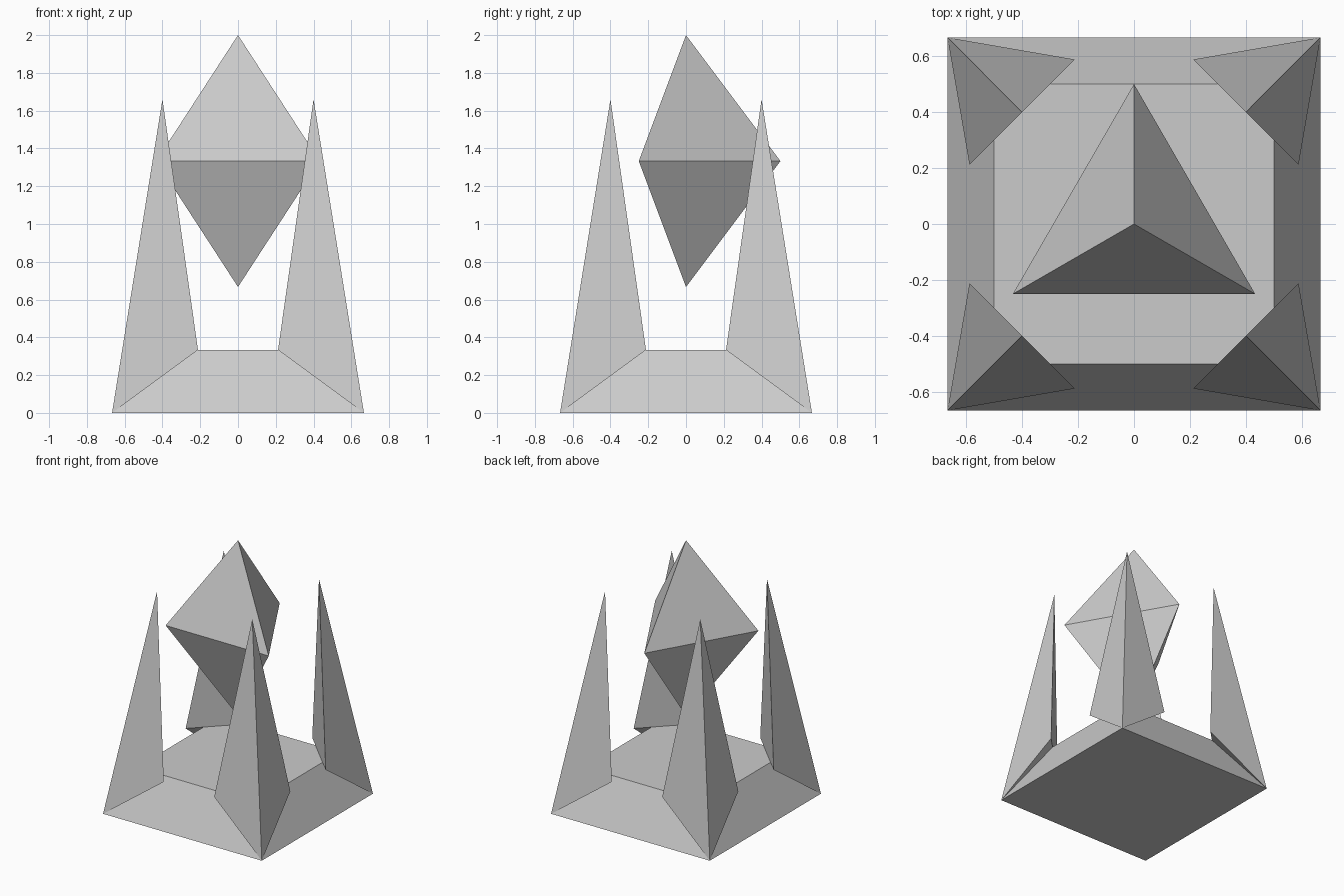
import bpy, bmesh, math
from mathutils import Matrix

if "Cube" in bpy.data.objects:
    bpy.data.objects.remove(bpy.data.objects["Cube"])


def finish(name, bm):
    bmesh.ops.recalc_face_normals(bm, faces=bm.faces)
    mesh = bpy.data.meshes.new(name)
    bm.to_mesh(mesh)
    bm.free()
    obj = bpy.data.objects.new(name, mesh)
    bpy.context.collection.objects.link(obj)
    return obj


def hull(name, points):
    bm = bmesh.new()
    for p in points:
        bm.verts.new(p)
    bmesh.ops.convex_hull(bm, input=bm.verts[:])
    return finish(name, bm)


# Plinth: square block with sloping sides
bm = bmesh.new()
bmesh.ops.create_cone(bm, cap_ends=True, segments=4,
                      radius1=0.6667 * math.sqrt(2), radius2=0.5 * math.sqrt(2),
                      depth=0.3333,
                      matrix=Matrix.Translation((0, 0, 0.16667)) @ Matrix.Rotation(math.pi / 4, 4, 'Z'))
finish("plinth", bm)

# Floating crystal: three-sided double pyramid, one corner to the back
ring = [(0.5 * math.cos(a), 0.5 * math.sin(a), 1.3333)
        for a in (math.radians(90 + 120 * i) for i in range(3))]
hull("crystal", ring + [(0, 0, 2.0), (0, 0, 0.6667)])

# Corner spikes: one three-sided spike mirrored to all four corners
spikes = hull("corner_spikes", [(0.6667, 0.6667, 0), (0.212, 0.588, 0.3333),
                                (0.588, 0.212, 0.3333), (0.4, 0.4, 1.66)])
mirror = spikes.modifiers.new("four_corners", 'MIRROR')
mirror.use_axis = (True, True, False)
mirror.use_mirror_merge = False
